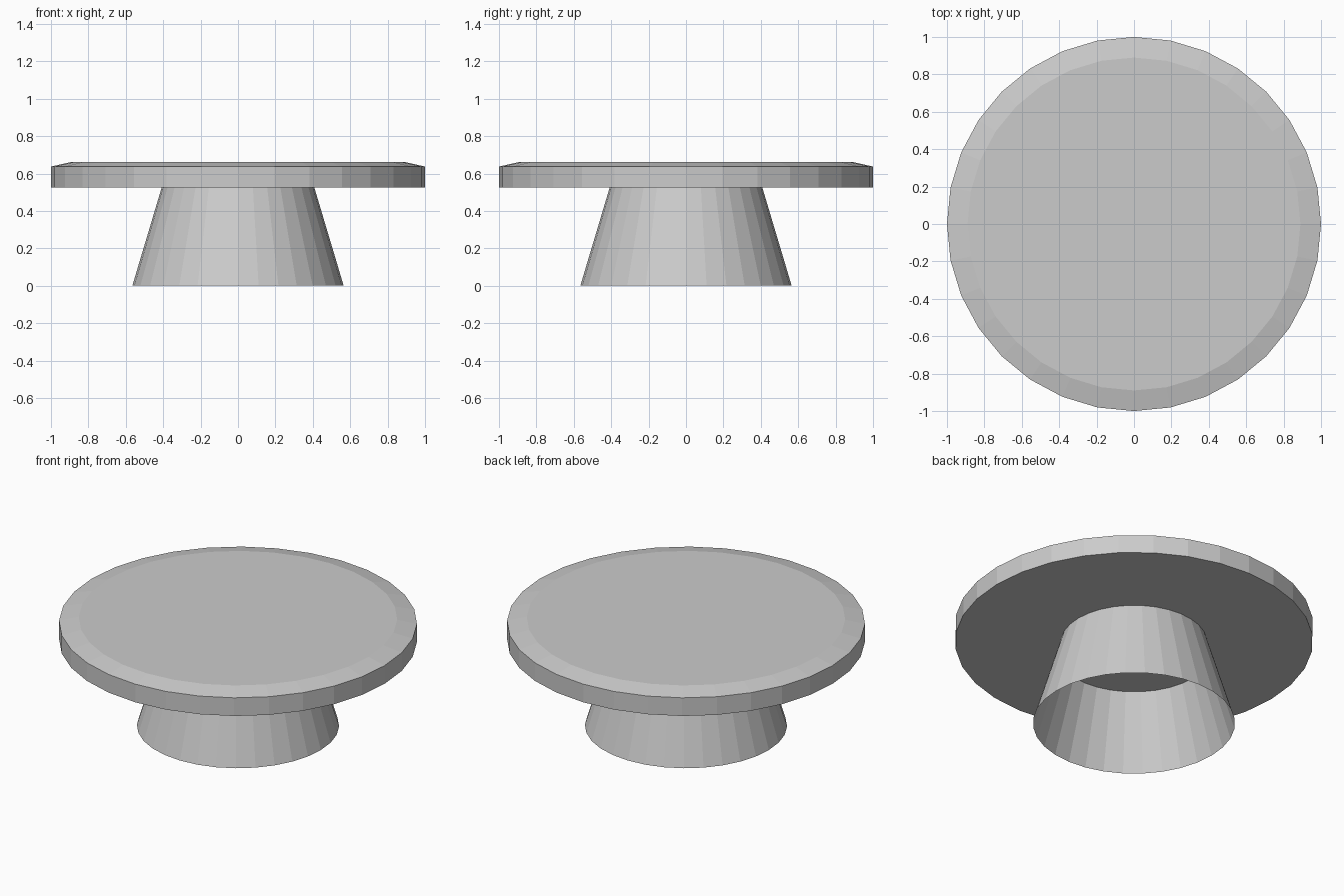
import bpy, bmesh, math

if "Cube" in bpy.data.objects:
    bpy.data.objects.remove(bpy.data.objects["Cube"])

SIDES = 32


def lathe(name, profile, cap_start, cap_end):
    """Revolve (radius, z) points about z with flat faces, capping ends on request."""
    bm = bmesh.new()
    rings = []
    for r, z in profile:
        rings.append([bm.verts.new((r * math.cos(2 * math.pi * i / SIDES),
                                    r * math.sin(2 * math.pi * i / SIDES), z))
                      for i in range(SIDES)])
    for low, high in zip(rings, rings[1:]):
        for i in range(SIDES):
            j = (i + 1) % SIDES
            bm.faces.new((low[i], low[j], high[j], high[i]))
    if cap_start:
        bm.faces.new(rings[0][::-1])
    if cap_end:
        bm.faces.new(rings[-1])
    mesh = bpy.data.meshes.new(name)
    bm.to_mesh(mesh)
    bm.free()
    obj = bpy.data.objects.new(name, mesh)
    bpy.context.collection.objects.link(obj)
    return obj


# Round top plate with a shallow sloped rim
lathe("top_plate", [(1.0, 0.525), (1.0, 0.637), (0.89, 0.662)], True, True)

# Hollow tapered foot, open at the bottom
lathe("foot", [(0.565, 0.0), (0.408, 0.525)], False, False)

# Ceiling inside the hollow foot
lathe("foot_ceiling", [(0.43, 0.45), (0.408, 0.525)], True, False)
